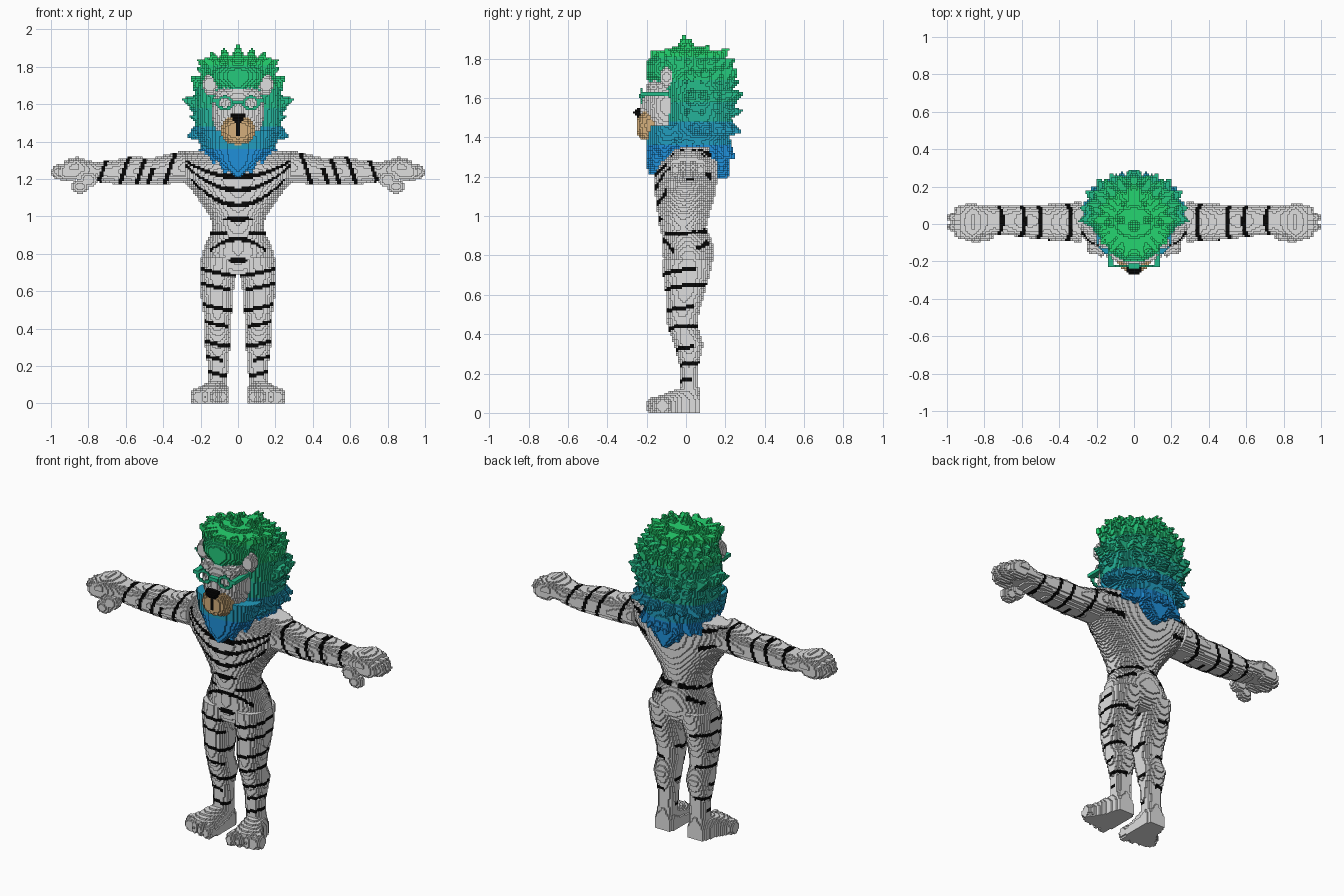
import bpy, math, random
from mathutils import Vector

if "Cube" in bpy.data.objects:
    bpy.data.objects.remove(bpy.data.objects["Cube"])
random.seed(4)
S = 0.01            # edge of one block
cells = {}          # block index -> (part name, colour index)

COLOURS = [("light_grey", (.74, .74, .74)), ("black", (.002, .002, .002)), ("tan", (.66, .43, .2)),
           ("crown_green", (.018, .66, .16)), ("green", (.018, .59, .2)),
           ("teal", (.018, .51, .26)), ("sea_green", (.018, .45, .32)),
           ("azure", (.016, .34, .52)), ("blue", (.014, .28, .7))]
GREY, BLACK, TAN, CROWN, TEAL = 0, 1, 2, 3, 5


def fill(part, lo, hi, inside, paint, sided=False):
    """Fill blocks whose centre is inside the shape, mirrored across x."""
    rng = [range(math.floor(a / S), math.ceil(b / S) + 1) for a, b in zip(lo, hi)]
    for i in rng[0]:
        for j in rng[1]:
            for k in rng[2]:
                if i < 0 or k < 0:
                    continue
                p = ((i + .5) * S, (j + .5) * S, (k + .5) * S)
                if inside(p):
                    c = paint(*p) if callable(paint) else paint
                    cells[i, j, k] = (("left_" if sided else "") + part, c)
                    cells[-i - 1, j, k] = (("right_" if sided else "") + part, c)


def ellipsoid(part, c, r, paint, sided=False, power=2):
    fill(part, [a - b for a, b in zip(c, r)], [a + b for a, b in zip(c, r)],
         lambda p: sum(abs((p[n] - c[n]) / r[n]) ** power for n in range(3)) <= 1, paint, sided)


def box(part, lo, hi, paint):
    fill(part, lo, hi, lambda p: all(a <= q <= b for a, q, b in zip(lo, p, hi)), paint)


def loft(part, axis, rows, paint, sided=False, power=2.2):
    """Rows: position along axis, two centres, two half-widths."""
    u, v = [n for n in range(3) if n != axis]

    def inside(p):
        t = p[axis]
        for a, b in zip(rows, rows[1:]):
            if a[0] <= t <= b[0]:
                f = (t - a[0]) / (b[0] - a[0])
                _, cu, cv, ru, rv = [m + (n - m) * f for m, n in zip(a, b)]
                return abs((p[u] - cu) / ru) ** power + abs((p[v] - cv) / rv) ** power <= 1
        return False
    lo, hi = [0] * 3, [0] * 3
    lo[axis], hi[axis] = rows[0][0], rows[-1][0]
    for n, c, r in ((u, 1, 3), (v, 2, 4)):
        lo[n] = min(w[c] - w[r] for w in rows)
        hi[n] = max(w[c] + w[r] for w in rows)
    fill(part, lo, hi, inside, paint, sided)


def spike(part, base, direction, length, radius, paint):
    a, d = Vector(base), Vector(direction).normalized()
    tip = a + d * length

    def inside(p):
        q = Vector(p) - a
        h = q.dot(d)
        return 0 <= h <= length and (q - d * h).length <= radius * (1 - h / length) + .004
    fill(part, [min(m, n) - radius for m, n in zip(a, tip)],
         [max(m, n) + radius for m, n in zip(a, tip)], inside, paint)


# Stripe rules: centre height, curve, inner x, outer x
FRONT = [(1.21, 1.1, 0, .35), (1.14, 1.7, 0, .3), (1.06, 2.2, 0, .25),
         (.985, .5, 0, .08), (.91, 0, .06, .15), (.88, -2.8, 0, .15), (.765, -1.6, 0, .2)]
BACK = [(1.26, .6, .2, .35), (1.15, .8, .17, .33),
        (.905, 0, .02, .14), (.85, -1, .08, .19), (.74, -.5, .1, .2)]


def torso_paint(x, y, z):
    for z0, curve, x0, x1 in (FRONT if y < .05 else BACK):
        if x0 <= x <= x1:
            width = .006 + .009 * (1 - (x - x0) / (x1 - x0))
            if abs(z - z0 - curve * x * x - .2 * max(y, 0)) < width:
                return BLACK
    return GREY


def leg_paint(x, y, z):
    turn = math.atan2(y, x - .11)
    for n, z0 in enumerate((.16, .24, .32, .43, .52, .63, .71)):
        gap = math.cos(turn - (2.8 if n % 2 else 1.6)) > .5
        if not gap and abs(z - z0 - .2 * (x - .11) - .1 * y) < .01:
            return BLACK
    return GREY


def arm_paint(x, y, z):
    for n, x0 in enumerate((.37, .46, .52, .61, .725)):
        partial = n == 1 and (y > .03 or z > 1.26)
        if not partial and abs(x - x0 - .35 * (1.24 - z)) < .011:
            return BLACK
    return GREY


def mane_paint(x, y, z):
    return CROWN + sum(z < h for h in (1.81, 1.69, 1.58, 1.48, 1.36))


# Body
loft("torso", 2, [(.69, 0, 0, .1, .09), (.74, 0, .01, .19, .115), (.8, 0, .014, .195, .13),
                  (.87, 0, .008, .165, .125), (.94, 0, -.015, .135, .118), (1, 0, -.012, .15, .13),
                  (1.1, 0, -.005, .215, .15), (1.2, 0, 0, .3, .163), (1.28, 0, .015, .34, .15),
                  (1.35, 0, .05, .32, .088)], torso_paint, power=2)
loft("leg", 2, [(.08, .11, .02, .055, .05), (.16, .108, .015, .053, .047), (.25, .108, .015, .058, .05),
                (.35, .11, .015, .075, .075), (.43, .108, -.015, .068, .077), (.5, .11, -.018, .077, .083),
                (.6, .113, -.005, .087, .097), (.7, .108, .002, .097, .119), (.78, .1, .01, .097, .127)],
     leg_paint, True)
loft("arm", 0, [(.28, .01, 1.265, .11, .085), (.36, .01, 1.255, .1, .08), (.46, .01, 1.24, .095, .07),
                (.56, .015, 1.245, .09, .075), (.66, .02, 1.237, .082, .064), (.78, .02, 1.24, .075, .05)],
     arm_paint, True)

# Feet with toes
loft("foot", 1, [(-.16, .14, .02, .085, .055), (-.1, .143, .025, .09, .075), (-.02, .12, .03, .066, .1),
                 (.04, .11, .03, .06, .11), (.07, .11, .03, .045, .07)], GREY, True, 2.6)
for n in range(4):
    ellipsoid("foot", (.078 + .049 * n, -.162 + .014 * n, .035), (.028, .042, .045), GREY, True)

# Hands with fingers and thumb
loft("hand", 0, [(.75, .02, 1.24, .074, .05), (.8, .015, 1.25, .082, .05), (.86, .01, 1.267, .1, .052),
                 (.93, .01, 1.255, .092, .043)], GREY, True, 2.5)
for y, reach in ((-.055, .965), (-.015, 1), (.035, 1), (.075, .965)):
    ellipsoid("hand", (reach - .07, y, 1.238), (.07, .028, .045), GREY, True)
ellipsoid("hand", (.8, -.06, 1.195), (.05, .035, .04), GREY, True)
ellipsoid("hand", (.845, -.07, 1.16), (.045, .03, .038), GREY, True)

# Mane: core, beard, nape and fringe
CORE = [(1.34, 0, .05, .18, .16), (1.45, 0, .06, .225, .165), (1.6, 0, .065, .245, .17),
        (1.7, 0, .05, .22, .175), (1.79, 0, .01, .165, .15), (1.86, 0, .01, .085, .07)]
loft("mane", 2, CORE, mane_paint, power=2.5)
loft("mane", 2, [(1.21, 0, -.165, .015, .025), (1.27, 0, -.14, .085, .06), (1.36, 0, -.1, .17, .1),
                 (1.46, 0, -.08, .2, .115)], mane_paint)
loft("mane", 2, [(1.19, 0, .19, .015, .025), (1.28, 0, .16, .1, .065), (1.4, 0, .12, .18, .1)], mane_paint)
ellipsoid("mane", (0, -.085, 1.75), (.15, .12, .095), mane_paint)
ellipsoid("mane", (0, -.14, 1.72), (.07, .065, .06), mane_paint)

# Mane tufts in staggered rings, skipping the face
for n, (z, _, cy, rx, ry) in enumerate(CORE[:-1]):
    for step in range(9):
        a = math.radians(-75 + 20 * step + 10 * (n % 2) + random.uniform(-4, 4))
        if math.sin(a) < -.35 and z < 1.75 or math.cos(a) < -.05:
            continue
        base = (rx * .88 * math.cos(a), cy + ry * .88 * math.sin(a), z)
        spike("mane", base, (math.cos(a), math.sin(a), min(.75, (z - 1.52) * 4)),
              random.uniform(.07, .095), .055, mane_paint)
for z in (1.53, 1.65, 1.75):
    for step in range(6):
        a = math.radians(-12 + 20 * step)
        r = .2 * (1.9 - z) ** .2
        spike("mane", (r * math.cos(a), .05 + .85 * r * math.sin(a), z),
              (math.cos(a), math.sin(a), (z - 1.52) * 2.5), .1, .055, mane_paint)
for x, y, z in ((.07, -.15, 1.3), (.13, -.11, 1.35), (.17, -.03, 1.4), (.07, .18, 1.3), (.13, .15, 1.35)):
    spike("mane", (x, y, z), (0, .1 * y, -1), .08, .035, mane_paint)
for x, y in ((0, -.01), (.065, .02), (.125, .01), (.05, .1)):
    spike("mane", (x, y, 1.82 - .4 * y), (2 * x, y, 1), .1 - 2 * x * x, .045, mane_paint)

# Head
fringe = {c: v for c, v in cells.items() if v[0] == "mane" and (c[2] + .5) * S > 1.67}
ellipsoid("face", (0, -.1, 1.56), (.14, .115, .18), GREY)
cells.update(fringe)
ellipsoid("face", (0, -.175, 1.565), (.04, .06, .07), GREY)
ellipsoid("face", (.075, -.165, 1.655), (.05, .035, .025), GREY)
ellipsoid("ear", (.15, -.1, 1.705), (.042, .035, .055), GREY, True)
ellipsoid("muzzle", (0, -.165, 1.46), (.09, .09, .078),
          lambda x, y, z: BLACK if y < -.19 and x < S and z > 1.425 else TAN, power=2.5)
fill("nose", (0, -.275, 1.48), (.05, -.2, 1.55),
     lambda p: -.275 + 1.4 * abs(p[2] - 1.525) < p[1] < -.2 and 1.485 < p[2] < 1.55
     and p[0] < .008 + .6 * (p[2] - 1.485), lambda x, y, z: BLACK if y < -.235 else GREY)


# Glasses
def rim(p):
    r = math.hypot((p[0] - .07) / .046, (p[2] - 1.606) / .038)
    return -.235 < p[1] < -.215 and .64 < r < 1.05


fill("glasses", (.02, -.24, 1.56), (.12, -.21, 1.65), rim, TEAL)
box("glasses", (0, -.24, 1.6), (.03, -.21, 1.62), TEAL)
box("glasses", (.11, -.23, 1.61), (.14, -.07, 1.63), TEAL)

# Turn the outer block sides of every part into a mesh
materials = []
for name, rgb in COLOURS:
    m = bpy.data.materials.new(name)
    m.use_nodes = True
    m.diffuse_color = (*rgb, 1)
    m.node_tree.nodes["Principled BSDF"].inputs["Base Color"].default_value = (*rgb, 1)
    materials.append(m)

parts = {}
for cell, (part, colour) in cells.items():
    verts, faces, tints = parts.setdefault(part, ({}, [], []))
    for axis in range(3):
        for side in (0, 1):
            near = list(cell)
            near[axis] += 2 * side - 1
            if tuple(near) in cells:
                continue
            quad = []
            for du, dv in ((0, 0), (1, 0), (1, 1), (0, 1)):
                q = list(cell)
                q[axis] += side
                q[(axis + 1) % 3] += du
                q[(axis + 2) % 3] += dv
                quad.append(verts.setdefault(tuple(q), len(verts)))
            faces.append(quad if side else quad[::-1])
            tints.append(colour)

for part, (verts, faces, tints) in parts.items():
    mesh = bpy.data.meshes.new(part)
    mesh.from_pydata([(a * S, b * S, c * S) for a, b, c in verts], [], faces)
    for m in materials:
        mesh.materials.append(m)
    mesh.polygons.foreach_set("material_index", tints)
    mesh.update()
    bpy.context.collection.objects.link(bpy.data.objects.new(part, mesh))
